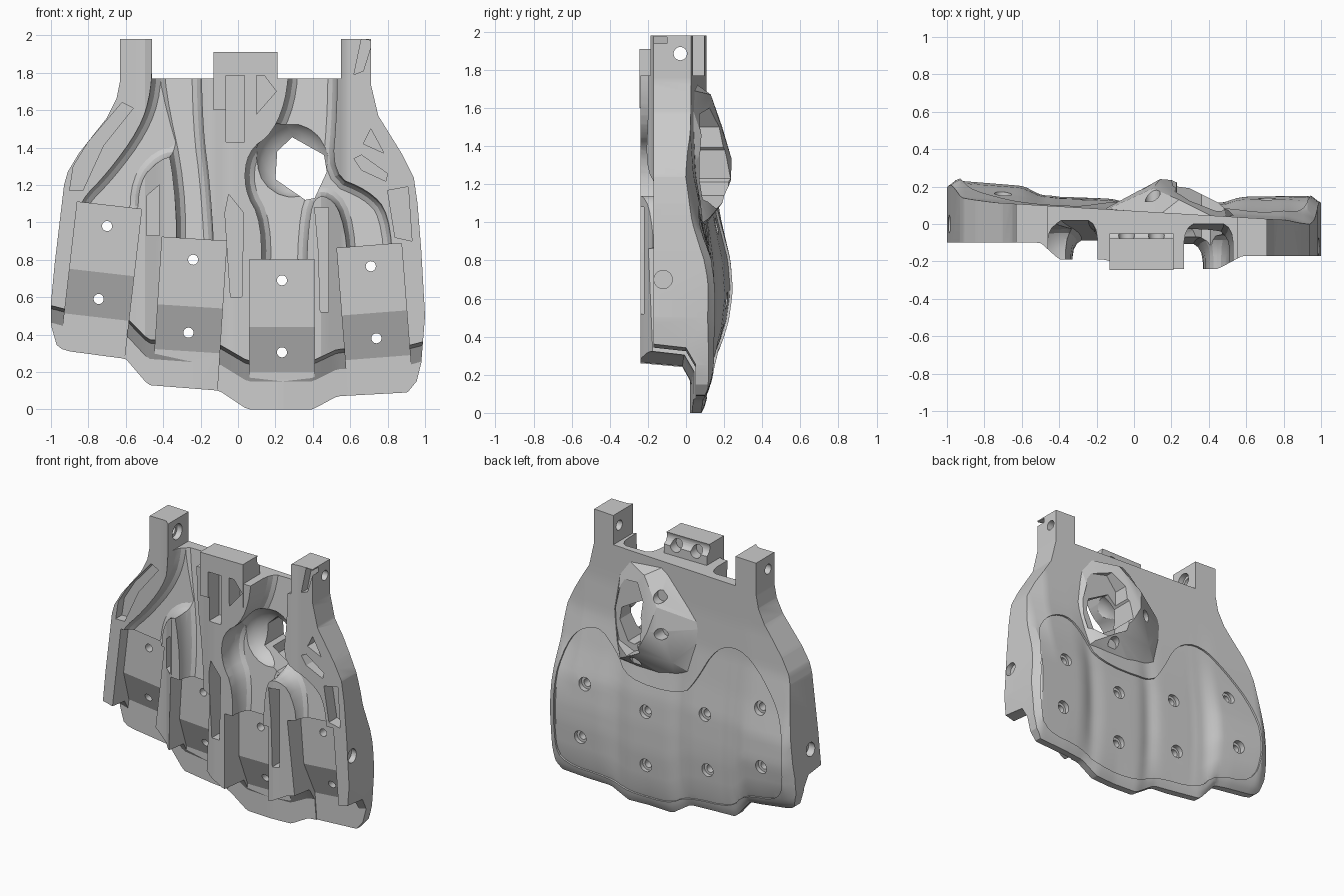
import bpy, bmesh
from math import pi, sin, cos, atan2, exp, radians
from mathutils import Vector, Matrix

if "Cube" in bpy.data.objects:
    bpy.data.objects.remove(bpy.data.objects["Cube"])


def lerp(v, pts):
    if v <= pts[0][0]:
        return pts[0][1]
    for (a, p), (b, q) in zip(pts, pts[1:]):
        if v <= b:
            return p + (q - p) * (v - a) / (b - a)
    return pts[-1][1]


def finish(name, bm):
    bmesh.ops.recalc_face_normals(bm, faces=bm.faces)
    me = bpy.data.meshes.new(name)
    bm.to_mesh(me)
    bm.free()
    ob = bpy.data.objects.new(name, me)
    bpy.context.collection.objects.link(ob)
    return ob


def chaikin(pts, n):
    for _ in range(n):
        pts = [q for a, b in zip(pts, pts[1:] + pts[:1]) for q in
               ((.75 * a[0] + .25 * b[0], .75 * a[1] + .25 * b[1]),
                (.25 * a[0] + .75 * b[0], .25 * a[1] + .75 * b[1]))]
    return pts


def inset(pts, w):
    """Move an outline inward by w along its vertex normals."""
    n = len(pts)
    area = sum(pts[i - 1][0] * pts[i][1] - pts[i][0] * pts[i - 1][1] for i in range(n))
    side = w if area > 0 else -w
    res = []
    for i in range(n):
        t = (Vector(pts[(i + 1) % n]) - Vector(pts[i - 1])).normalized()
        res.append((pts[i][0] - t.y * side, pts[i][1] + t.x * side))
    return res


def prism(name, pts, d0, d1, rnd=0, steps=(), slope=0, place=lambda a, d, b: (a, d, b)):
    """Extrude an outline from d0 to d1; steps are (inset, depth before d1) for a filleted floor."""
    pts = chaikin(pts, rnd)
    rows = [(0, d0, 0)] + [(w, d1 - back, slope) for w, back in (steps or ((0, 0),))]
    bm = bmesh.new()
    rings = [[bm.verts.new(place(a, d - k * (1.77 - b), b)) for a, b in inset(pts, w)]
             for w, d, k in rows]
    bm.faces.new(rings[0])
    bm.faces.new(rings[-1][::-1])
    n = len(pts)
    for r0, r1 in zip(rings, rings[1:]):
        for i in range(n):
            j = (i + 1) % n
            bm.faces.new((r0[i], r1[i], r1[j], r0[j]))
    return finish(name, bm)


def cyl(a, b, r, d0, d1, axis='Y'):
    ring = [(a + r * cos(i * pi / 12), b + r * sin(i * pi / 12)) for i in range(24)]
    put = (lambda p, d, q: (p, d, q)) if axis == 'Y' else (lambda p, d, q: (d, p, q))
    return prism("hole_cutter", ring, d0, d1, place=put)


def boolean(ob, tool, op='DIFFERENCE'):
    bpy.context.view_layer.objects.active = ob
    old = len(ob.data.vertices)
    for solver in ('MANIFOLD', 'EXACT'):
        backup = ob.data.copy()
        try:
            m = ob.modifiers.new("cut", 'BOOLEAN')
            m.operation, m.object, m.solver = op, tool, solver
            bpy.ops.object.modifier_apply(modifier=m.name)
        except Exception:
            ob.modifiers.clear()
        if len(ob.data.vertices) not in (0, old):
            break
        ob.data = backup
    bpy.data.objects.remove(tool)


# Surface profiles of the palm: bottom edge, front lands, back bulge
BOTTOM = [(-1, .34), (-.9, .31), (-.6, .27), (-.48, .13), (-.1, .1), (.05, 0),
          (.4, 0), (.53, .07), (.9, .09), (1, .12)]
LAND = [(-.5, -.1), (-.4, -.19), (-.15, -.19), (-.05, -.24), (.45, -.24), (.58, -.17)]
BULGE = [(-1, .2), (-.94, .25), (-.6, .22), (-.5, .19), (-.4, .16), (0, .145),
         (.4, .14), (.6, .16), (.93, .165), (1, .11)]
SHIFT = [(-.7, .07), (-.24, .03), (.24, 0), (.7, .03)]


def lip(x):
    return .02 + lerp(x, SHIFT)


def front(x, s, z):
    return lerp(s, [(.15, lip(x)), (.24, lip(x) - .05), (.26, lerp(x, LAND))])


def back(x, s, z):
    w = lerp(z, [(.6, 1), (.8, .88), (1, .5), (1.25, .12), (1.5, 0)])
    base = .07 - .06 * x
    valley = sum(exp(-((x - v) / .06) ** 2) for v in (-.5, -.03, .47))
    y = base + (lerp(x, BULGE) - base - .018 * valley) * w
    # rounded-off right flank
    y -= lerp(x, [(.8, 0), (.92, .03), (1, .05)]) * lerp(z, [(.7, 0), (1, 1), (1.4, 1), (1.6, 0)])
    k = lerp(s, [(0, 0), (.03, .25), (.08, .5), (.2, .78), (.4, 1)])
    return (lip(x) + .05) * (1 - k) + y * k


ROWS = [0, .03, .06, .1, .15, .2, .24, .26] + [.32 + .0461 * i for i in range(36)] + [1.98]


def loft(name, f, g, nx=82):
    """Closed solid between two height functions."""
    bm = bmesh.new()
    grids = []
    for fn in (f, g):
        grid = []
        for i in range(nx):
            x = -1.03 + 2.06 * i / (nx - 1)
            zb = lerp(x, BOTTOM)
            col = []
            for s in ROWS:
                z = zb + s * (1.98 - zb) / 1.98
                col.append(bm.verts.new((x, fn(x, s, z), z)))
            grid.append(col)
        grids.append(grid)
    a, b = grids
    m = len(ROWS)
    for i in range(nx - 1):
        for j in range(m - 1):
            for q in (a, b):
                bm.faces.new((q[i][j], q[i + 1][j], q[i + 1][j + 1], q[i][j + 1]))
        for j in (0, m - 1):
            bm.faces.new((a[i][j], a[i + 1][j], b[i + 1][j], b[i][j]))
    for i in (0, nx - 1):
        for j in range(m - 1):
            bm.faces.new((a[i][j], a[i][j + 1], b[i][j + 1], b[i][j]))
    return finish(name, bm)


# Palm body with its two top posts
palm = loft("palm_shell", front, back)
boolean(palm, prism("outline", [
    (-.9, -.1), (-.92, .305), (-.97, .345), (-1, .45), (-1, .57), (-.98, .78), (-.93, 1.2),
    (-.91, 1.27), (-.85, 1.37), (-.7, 1.56), (-.65, 1.66), (-.63, 1.76), (-.63, 2.1), (-.46, 2.1),
    (-.46, 1.77), (.55, 1.77), (.55, 2.1), (.71, 2.1), (.71, 1.74), (.75, 1.57), (.88, 1.36),
    (.94, 1.24), (.96, 1.1), (.98, .85), (1, .5), (.98, .25), (.955, .15), (.91, .095), (.88, -.1)],
    -.6, .6), 'INTERSECT')

# Recessed panel on the back of the hand
panel = loft("panel_cutter", lambda x, s, z: back(x, s, z) - .014, lambda x, s, z: .6)
boolean(panel, prism("panel_outline", [
    (-.88, .37), (-.94, .6), (-.9, .95), (-.7, 1.2), (-.5, 1.34), (-.3, 1.28), (-.15, 1.0),
    (-.05, .88), (.4, .88), (.5, 1.05), (.65, 1.18), (.85, 1.08), (.94, .85), (.95, .3),
    (.88, .15), (.55, .14), (.4, .07), (.06, .07), (-.08, .16), (-.46, .19), (-.57, .33)],
    -.6, 1, rnd=2), 'INTERSECT')
boolean(palm, panel)

# Thumb mount swelling on the back
bm = bmesh.new()
for co in [(-.25, .03, 1.38), (-.16, .05, 1.0), (.05, .05, .92), (.5, .02, .95), (.58, 0, 1.25),
           (.5, 0, 1.7), (.1, .02, 1.75), (.0, .16, 1.12), (.14, .24, 1.33), (.2, .235, 1.22),
           (.1, .19, 1.5), (.24, .13, 1.67), (.3, .19, 1.1), (.44, .12, 1.02), (.48, .1, 1.4)]:
    bm.verts.new(co)
bmesh.ops.convex_hull(bm, input=bm.verts)
bmesh.ops.delete(bm, geom=[v for v in bm.verts if not v.link_faces], context='VERTS')
boolean(palm, finish("thumb_mount", bm), 'UNION')

# Wrist block at the top centre
boolean(palm, prism("wrist_block", [(-.13, 1.6), (-.13, 1.91), (.21, 1.91), (.21, 1.6)],
                    -.245, -.05), 'UNION')

# Tendon channels with filleted floors that rise towards the fingers: outline, depth, slope
channels = [
    ([(-.46, 2.0), (-.2, 2.0), (-.2, 1.6), (-.3, 1.36), (-.42, 1.34), (-.52, 1.22), (-.53, 1.0),
      (-.87, 1.0), (-.85, 1.12), (-.7, 1.27), (-.53, 1.5), (-.46, 1.7)], 0, .075),
    ([(-.45, 2.0), (-.2, 2.0), (-.19, 1.5), (-.15, 1.2), (-.12, .7), (-.33, .7), (-.33, 1.2),
      (-.44, 1.7)], .02, .125),
    ([(.27, 2.0), (.53, 2.0), (.53, 1.6), (.5, 1.25), (.7, 1.17), (.81, 1.05), (.84, .7),
      (.59, .7), (.56, 1.06), (.45, 1.16), (.38, 1.08), (.36, .6), (.12, .6), (.13, 1.0),
      (.03, 1.18), (.05, 1.38), (.19, 1.48), (.27, 1.7)], 0, .11)]
for pts, floor, slope in channels:
    boolean(palm, prism("channel_cutter", pts, -.5, floor, rnd=2, slope=slope,
                        steps=((0, .1), (.008, .05), (.025, .018), (.05, 0))))

# Bowl in front of the thumb opening
bm = bmesh.new()
bmesh.ops.create_icosphere(bm, subdivisions=3, radius=1,
                           matrix=Matrix.Translation((.29, -.1, 1.34)) @ Matrix.Diagonal((.2, .16, .21, 1)))
boolean(palm, finish("bowl_cutter", bm))

# Finger slots with stepped floors and screw holes
fingers = [((-.70, .98), (-.745, .59)), ((-.24, .80), (-.265, .41)),
           ((.235, .69), (.235, .305)), ((.71, .765), (.74, .38))]
for hi, lo in fingers:
    f1 = lip(hi[0])
    f0 = f1 - .1
    spin = Matrix.Translation((hi[0], 0, hi[1])) @ Matrix.Rotation(
        atan2(hi[0] - lo[0], hi[1] - lo[1]), 4, 'Y')
    boolean(palm, prism("slot_cutter", [(-.5, .11), (f0, .11), (f0, -.25), (f1, -.49),
                                        (f1, -1.1), (-.5, -1.1)], -.173, .173,
                        place=lambda a, d, b: spin @ Vector((d, a, b))))
    for x, z in (hi, lo):
        s = z - lerp(x, BOTTOM)
        boolean(palm, cyl(x, z, .027, -.5, .5))
        boolean(palm, cyl(x, z, .046, back(x, s, z) - .045, .5))

# Thumb opening through the palm, and its wider socket at the back
opening = [(.2, 1.23), (.21, 1.38), (.29, 1.455), (.46, 1.36), (.475, 1.27), (.41, 1.13), (.36, 1.12)]
boolean(palm, prism("opening_cutter", opening, -.5, .5))
boolean(palm, prism("socket_cutter", [(.23, 1.14), (.22, 1.5), (.3, 1.6), (.46, 1.56), (.52, 1.3),
                                      (.48, 1.12), (.36, 1.07)], .07, .5))

# Weight-saving pockets in the front lands: outline, floor depth
pockets = [
    ([(-.9, 1.17), (-.88, 1.3), (-.8, 1.43), (-.62, 1.64), (-.56, 1.61), (-.72, 1.41), (-.83, 1.17)], -.03),
    ([(-.065, 1.43), (-.065, 1.785), (.035, 1.785), (.035, 1.43)], -.12),
    ([(.1, 1.58), (.1, 1.785), (.14, 1.785), (.205, 1.7)], -.12),
    ([(-.49, .93), (-.49, 1.14), (-.42, 1.2), (-.42, .93)], 0),
    ([(-.04, .6), (-.07, 1.05), (-.05, 1.15), (.03, 1.05), (.02, .6)], -.03),
    ([(.44, .52), (.43, .85), (.41, 1.08), (.485, 1.08), (.485, .52)], -.03),
    ([(.8, 1.17), (.91, 1.19), (.93, .9), (.84, .92)], -.08),
    ([(.67, 1.42), (.71, 1.5), (.78, 1.37)], -.09),
    ([(.62, 1.34), (.66, 1.36), (.8, 1.26), (.79, 1.22), (.66, 1.28)], -.08),
    ([(.62, 1.79), (.67, 1.81), (.72, 1.97), (.66, 1.98)], -.1)]
for pts, floor in pockets:
    boolean(palm, prism("pocket_cutter", pts, -.5, floor))

# Cross holes in the posts and side walls, screw holes in block and thumb mount
boolean(palm, cyl(-.03, 1.885, .035, -1.2, 1.2, 'X'))
boolean(palm, cyl(-.03, 1.885, .055, -.5, .3, 'X'))
for a, b in ((.95, 1.2), (-1.2, -.94)):
    boolean(palm, cyl(-.12 if a > 0 else 0, .7, .048, a, b, 'X'))
for x in (-.04, .12):
    boolean(palm, cyl(x, 1.84, .042, -.12, .1))
for x, z in ((.1, 1.56), (.06, 1.32), (.3, 1.04)):
    boolean(palm, cyl(x, z, .04, .12, .5))

# Smooth surfaces with crisp edges
bpy.ops.object.select_all(action='DESELECT')
palm.select_set(True)
bpy.context.view_layer.objects.active = palm
bpy.ops.object.shade_smooth_by_angle(angle=radians(19))
